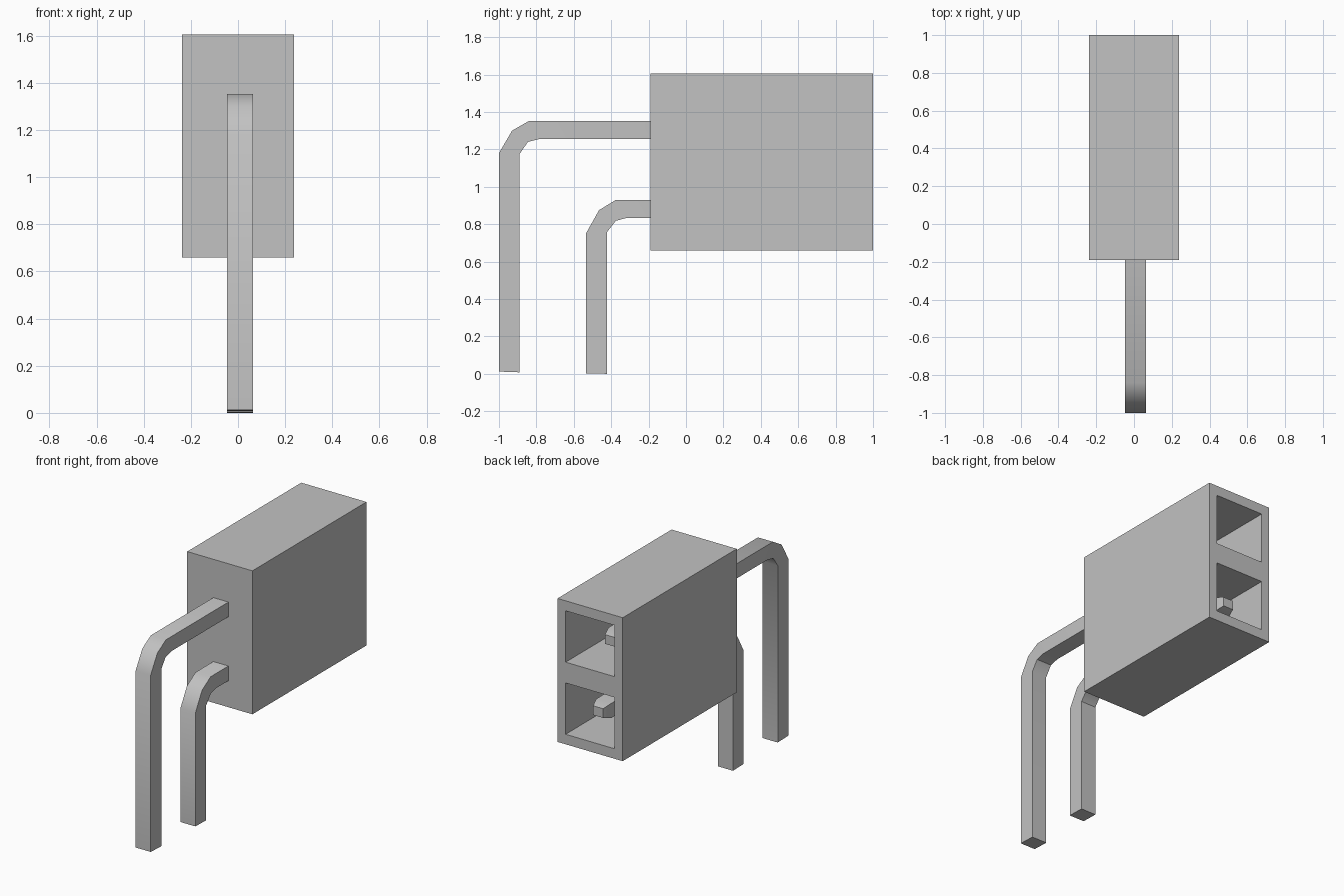
import bpy, bmesh, math
from mathutils import Vector

cube = bpy.data.objects.get("Cube")
if cube:
    bpy.data.objects.remove(cube, do_unlink=True)

# Single plain grey for the whole part
grey = bpy.data.materials.new("plain_grey")
grey.use_nodes = True
colour = (0.54, 0.54, 0.54, 1)
grey.diffuse_color = colour
grey.node_tree.nodes["Principled BSDF"].inputs["Base Color"].default_value = colour


def make_object(name, bm):
    bmesh.ops.recalc_face_normals(bm, faces=bm.faces)
    mesh = bpy.data.meshes.new(name)
    bm.to_mesh(mesh)
    bm.free()
    obj = bpy.data.objects.new(name, mesh)
    bpy.context.collection.objects.link(obj)
    mesh.materials.append(grey)
    return obj


def make_housing(back=1.0, front=-0.19, pocket_end=-0.05):
    """Box with two deep rectangular pockets opening at the back."""
    bm = bmesh.new()
    xs = [-0.238, -0.179, 0.179, 0.238]
    zs = [0.658, 0.724, 1.063, 1.2, 1.539, 1.605]
    grid = [[bm.verts.new((x, back, z)) for x in xs] for z in zs]
    pockets = []
    for row in range(len(zs) - 1):
        for col in range(len(xs) - 1):
            face = bm.faces.new((grid[row][col], grid[row][col + 1],
                                 grid[row + 1][col + 1], grid[row + 1][col]))
            if col == 1 and row in (1, 3):
                pockets.append(face)
    # Outer walls and front wall
    rim = [e for e in bm.edges if e.is_boundary]
    walls = bmesh.ops.extrude_edge_only(bm, edges=rim)["geom"]
    for v in walls:
        if isinstance(v, bmesh.types.BMVert):
            v.co.y = front
    bmesh.ops.holes_fill(bm, edges=[e for e in bm.edges if e.is_boundary], sides=0)
    # Sink the pockets
    for face in pockets:
        sunk = bmesh.ops.extrude_discrete_faces(bm, faces=[face])["faces"][0]
        for v in sunk.verts:
            v.co.y = pocket_end
    bmesh.ops.dissolve_limit(bm, angle_limit=math.radians(1),
                             verts=bm.verts, edges=bm.edges)
    return make_object("housing", bm)


def make_pin(name, outer, inner, tip_y, centre=0.008, half=0.055):
    """Square pin swept through outer and inner (y, z) points to a tapered tip."""
    top, low = outer[-1][1], inner[-1][1]
    sections = [(o, i, half) for o, i in zip(outer, inner)]
    sections.append(((tip_y - 0.06, top), (tip_y - 0.06, low), half))
    sections.append(((tip_y, top - 0.018), (tip_y, low + 0.018), half - 0.018))
    bm = bmesh.new()
    rings = []
    for o, i, w in sections:
        corners = ((-w, o), (w, o), (w, i), (-w, i))
        rings.append([bm.verts.new(Vector((centre + x, *p))) for x, p in corners])
    for a, b in zip(rings, rings[1:]):
        for k in range(4):
            n = (k + 1) % 4
            bm.faces.new((a[k], a[n], b[n], b[k]))
    bm.faces.new(rings[0])
    bm.faces.new(rings[-1])
    obj = make_object(name, bm)
    bpy.ops.object.select_all(action="DESELECT")
    obj.select_set(True)
    bpy.context.view_layer.objects.active = obj
    bpy.ops.object.shade_smooth_by_angle(angle=math.radians(38))
    return obj


make_housing()

# Long upper pin and short lower pin, both bent down at the front
make_pin("upper_pin",
         [(-1.0, 0.012), (-1.0, 1.18), (-0.93, 1.3), (-0.84, 1.352)],
         [(-0.89, 0.008), (-0.89, 1.175), (-0.845, 1.24), (-0.785, 1.255)], 0.78)
make_pin("lower_pin",
         [(-0.535, 0.003), (-0.535, 0.75), (-0.465, 0.875), (-0.375, 0.93)],
         [(-0.423, 0.0), (-0.423, 0.757), (-0.375, 0.818), (-0.32, 0.833)], 0.905)
